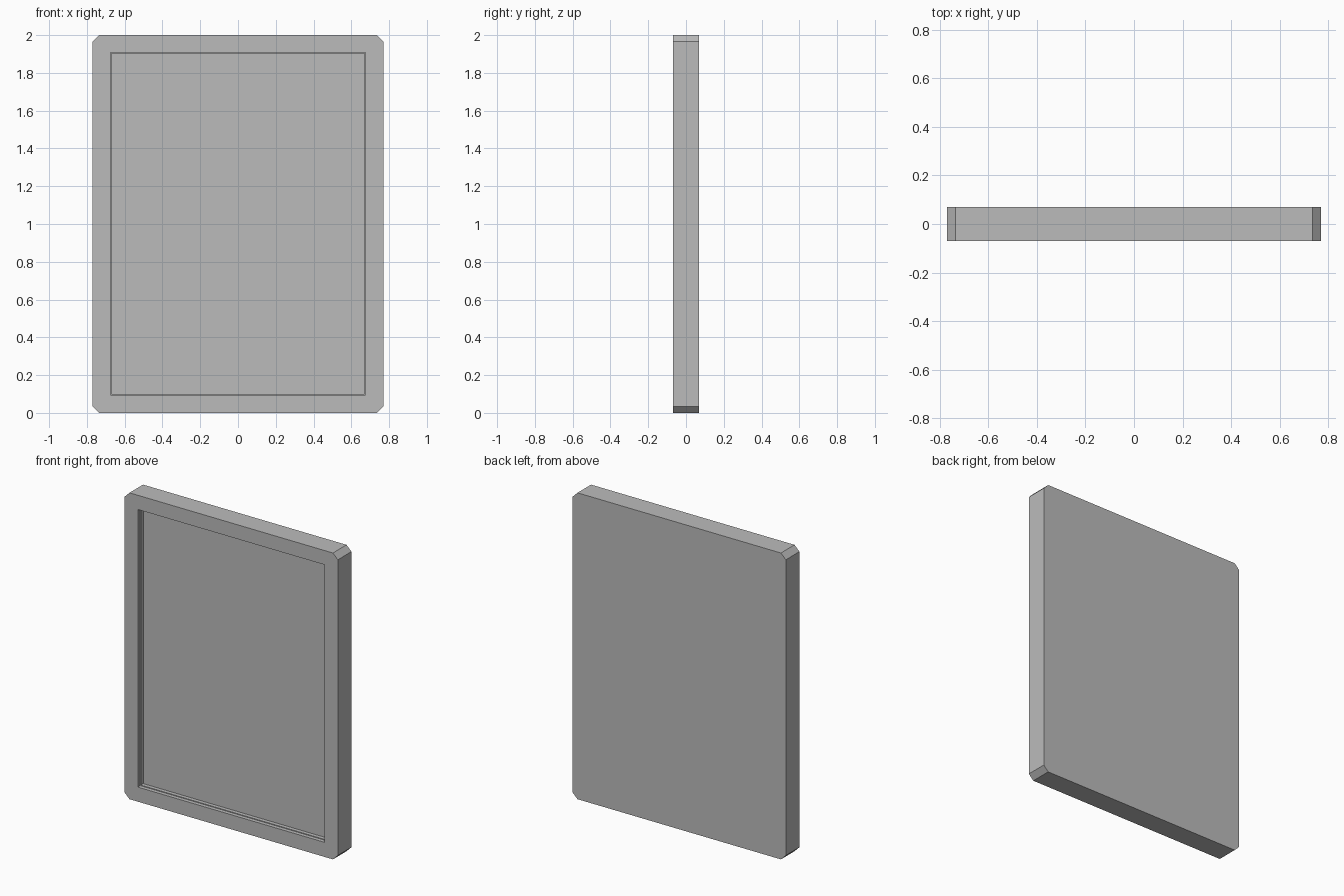
import bpy
import bmesh

cube = bpy.data.objects.get("Cube")
if cube:
    bpy.data.objects.remove(cube, do_unlink=True)

WIDTH, HEIGHT, DEPTH, CHAMFER = 1.54, 2.0, 0.14, 0.035

# Single plain grey finish
grey = bpy.data.materials.new("plain_grey")
grey.use_nodes = True
colour = (0.5, 0.5, 0.5, 1)
grey.diffuse_color = colour
grey.node_tree.nodes["Principled BSDF"].inputs["Base Color"].default_value = colour

# Slab
bm = bmesh.new()
bmesh.ops.create_cube(bm, size=1)
bmesh.ops.scale(bm, vec=(WIDTH, DEPTH, HEIGHT), verts=bm.verts)
bmesh.ops.translate(bm, vec=(0, 0, HEIGHT / 2), verts=bm.verts)

# Clipped corners along the depth edges
corners = [e for e in bm.edges
           if abs(e.verts[0].co.y - e.verts[1].co.y) > DEPTH / 2]
bmesh.ops.bevel(bm, geom=corners, offset=CHAMFER, segments=1, affect='EDGES')
bm.normal_update()

# Stepped recess in the front: border, first wall, thin ledge, second wall
front = min(bm.faces, key=lambda f: f.calc_center_median().y)


def set_back(face, distance):
    bmesh.ops.inset_region(bm, faces=[face], thickness=0, use_even_offset=True)
    bmesh.ops.translate(bm, vec=(0, distance, 0), verts=face.verts)


def rectangle_panel(face, half_x, low, high):
    """Inset the face and gather its border into a square-cornered opening."""
    bmesh.ops.inset_region(bm, faces=[face], thickness=0.02, use_even_offset=True)
    for v in face.verts:
        v.co.x = half_x if v.co.x > 0 else -half_x
        v.co.z = high if v.co.z > HEIGHT / 2 else low
    bmesh.ops.remove_doubles(bm, verts=list(face.verts), dist=0.001)
    bm.normal_update()
    return min((f for f in bm.faces if len(f.verts) == 4 and f.normal.y < -0.9),
               key=lambda f: -f.calc_area())


panel = rectangle_panel(front, 0.675, 0.095, 1.907)
for inset in (0, 0.005):
    if inset:
        bmesh.ops.inset_region(bm, faces=[panel], thickness=inset, use_even_offset=True)
    set_back(panel, 0.025)

bmesh.ops.recalc_face_normals(bm, faces=bm.faces)
mesh = bpy.data.meshes.new("framed_panel")
bm.to_mesh(mesh)
bm.free()
mesh.materials.append(grey)
board = bpy.data.objects.new("framed_panel", mesh)
bpy.context.collection.objects.link(board)
